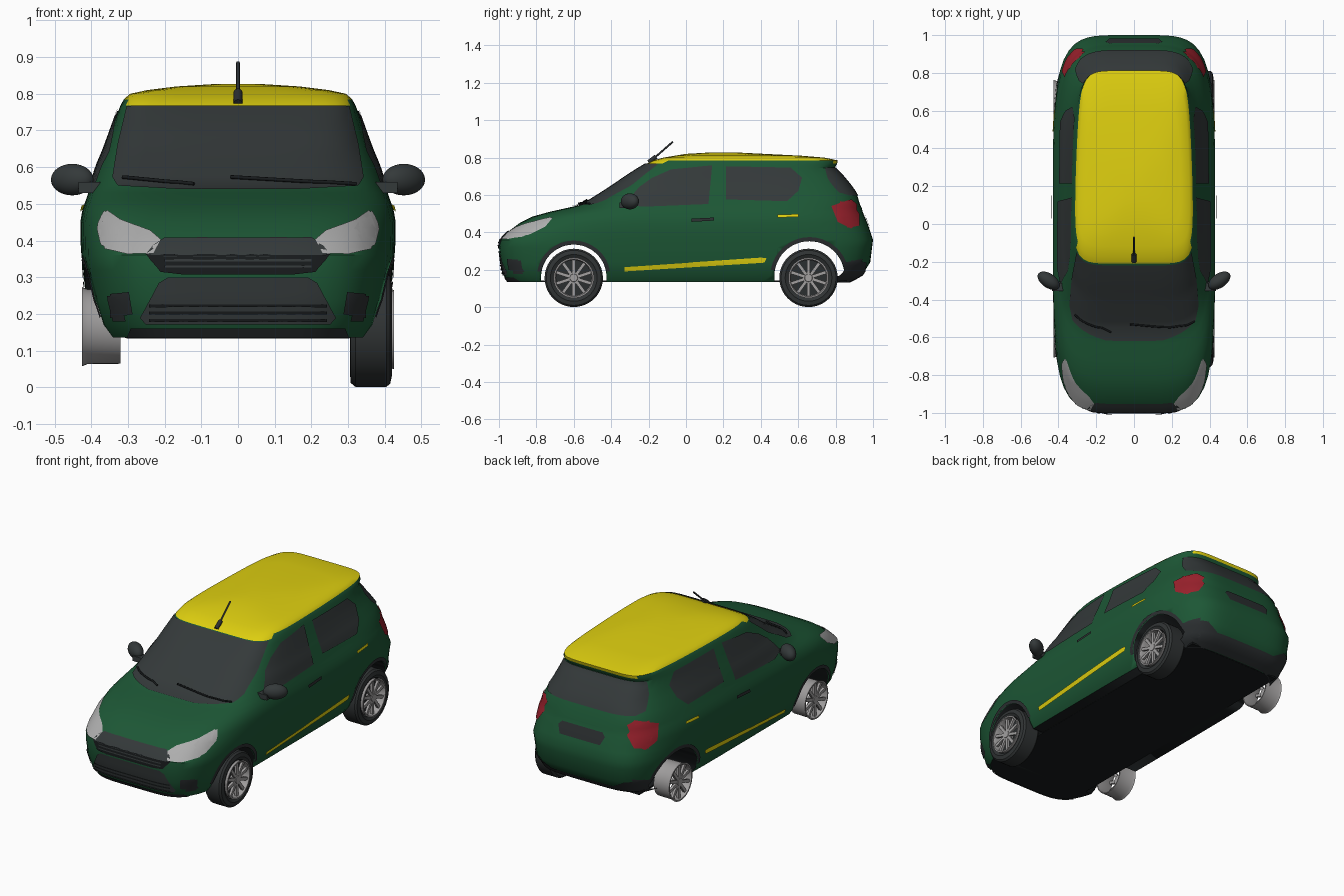
import bpy, bmesh, math
from mathutils import Vector, Matrix
from mathutils.bvhtree import BVHTree

if "Cube" in bpy.data.objects:
    bpy.data.objects.remove(bpy.data.objects["Cube"])


def material(name, r, g, b):
    m = bpy.data.materials.new(name)
    m.use_nodes = True
    m.diffuse_color = (r, g, b, 1)
    m.node_tree.nodes["Principled BSDF"].inputs["Base Color"].default_value = (r, g, b, 1)
    return m


GREEN = material("green paint", .012, .095, .036)
YELLOW = material("yellow paint", .74, .63, .005)
GLASS = material("dark glass", .034, .041, .042)
TRIM = material("dark trim", .024, .028, .03)
BLACK = material("underbody black", .009, .011, .012)
RUBBER = material("tyre rubber", .03, .034, .035)
RED = material("tail lamp red", .32, .015, .025)
LAMP = material("headlamp grey", .42, .42, .42)
RIM = material("wheel silver", .36, .35, .35)


def finish(name, bm, *mats, angle=35):
    me = bpy.data.meshes.new(name)
    bm.to_mesh(me)
    bm.free()
    ob = bpy.data.objects.new(name, me)
    bpy.context.collection.objects.link(ob)
    for m in mats:
        me.materials.append(m)
    bpy.ops.object.select_all(action='DESELECT')
    ob.select_set(True)
    bpy.context.view_layer.objects.active = ob
    bpy.ops.object.shade_smooth_by_angle(angle=math.radians(angle))
    return ob


# Body shell: stacked plan outlines (height, nose y, tail y, half width, squareness)
LEVELS = [
    (.135, -.95, .87, .37, 5), (.17, -.975, .94, .395, 5), (.24, -.99, .985, .415, 5),
    (.32, -1, .995, .422, 5), (.36, -.995, 1, .427, 5), (.405, -.95, .985, .43, 4.6),
    (.45, -.89, .97, .43, 4.5), (.485, -.82, .955, .424, 4.5), (.51, -.73, .945, .415, 4.5),
    (.53, -.64, .94, .408, 4.6), (.55, -.55, .93, .4, 5), (.6, -.47, .915, .385, 5),
    (.645, -.4, .885, .366, 5), (.7, -.32, .84, .346, 5.5), (.745, -.25, .795, .33, 6),
    (.768, -.21, .808, .321, 7), (.785, -.175, .812, .312, 7), (.8, -.12, .74, .295, 7),
    (.81, -.06, .62, .25, 5), (.82, 0, .42, .17, 3), (.827, .12, .28, .06, 2)]
SEGS = 96
bm = bmesh.new()
rings = []
for z, front, rear, w, n in LEVELS:
    ring = []
    for i in range(SEGS):
        c, s = math.cos(2 * math.pi * i / SEGS), math.sin(2 * math.pi * i / SEGS)
        r = (abs(c) ** n + abs(s) ** n) ** (-1 / n)
        y = (front + rear) / 2 + (rear - front) / 2 * r * s
        taper = 1 - .18 * max(0, y) ** 2 * min(1, max(0, (z - .5) / .2))
        ring.append(bm.verts.new((w * r * c * taper, y, z)))
    rings.append(ring)
for a, b in zip(rings, rings[1:]):
    for i in range(SEGS):
        j = (i + 1) % SEGS
        bm.faces.new((a[i], a[j], b[j], b[i]))
bm.faces.new(rings[0][::-1])
bm.faces.new(rings[-1])
bmesh.ops.recalc_face_normals(bm, faces=bm.faces)
shell = BVHTree.FromBMesh(bm)
body = finish("body", bm, GREEN, YELLOW, BLACK)

# Wheel arch tunnels (axle y, axle z, radius)
ARCHES = [(-.6, .16, .175), (.66, .165, .188)]
for y, z, r in ARCHES:
    bm = bmesh.new()
    bmesh.ops.create_cone(bm, cap_ends=True, segments=48, radius1=r, radius2=r, depth=1.2,
                          matrix=Matrix.Translation((0, y, z)) @ Matrix.Rotation(math.pi / 2, 4, 'Y'))
    cutter = finish("arch_cutter", bm)
    mod = body.modifiers.new("arch", 'BOOLEAN')
    mod.operation, mod.solver, mod.object = 'DIFFERENCE', 'EXACT', cutter
    bpy.context.view_layer.objects.active = body
    bpy.ops.object.modifier_apply(modifier=mod.name)
    bpy.data.objects.remove(cutter)
for p in body.data.polygons:
    c = p.center
    in_arch = any(math.hypot(c.y - y, c.z - z) < r + .002 and abs(p.normal.x) < .1
                  for y, z, r in ARCHES)
    roof = c.z > .785 or c.z > .768 and abs(p.normal.x) < .6
    p.material_index = 2 if in_arch or p.normal.z < -.95 and c.z < .2 else 1 if roof else 0

# Floor pan bridging the wheel tunnels
bm = bmesh.new()
bmesh.ops.create_cube(bm, size=1, matrix=Matrix.Translation((0, .035, .139))
                      @ Matrix.Diagonal((.6, 1.65, .01, 1)))
finish("floor_pan", bm, BLACK)


VIEWS = {"front": lambda u, v: (Vector((u, -3, v)), Vector((0, 1, 0))),
         "back": lambda u, v: (Vector((u, 3, v)), Vector((0, -1, 0))),
         "left": lambda u, v: (Vector((3, u, v)), Vector((-1, 0, 0))),
         "right": lambda u, v: (Vector((-3, u, v)), Vector((1, 0, 0)))}


def panel(name, pts, view, mat, lift=.005, step=.018):
    """Thin plate with a flat outline, wrapped onto the body shell."""
    bm = bmesh.new()
    bm.faces.new([bm.verts.new((u, v, 0)) for u, v in pts])
    for k in (0, 1):
        lo, hi = min(p[k] for p in pts), max(p[k] for p in pts)
        for i in range(1, int((hi - lo) / step) + 1):
            co, no = Vector(), Vector()
            co[k], no[k] = lo + i * step, 1
            bmesh.ops.bisect_plane(bm, geom=bm.verts[:] + bm.edges[:] + bm.faces[:],
                                   plane_co=co, plane_no=no)
    for v in bm.verts:
        o, d = VIEWS[view](v.co.x, v.co.y)
        hit, no, _, _ = shell.ray_cast(o, d)
        if hit is None:
            hit, no, _, _ = shell.find_nearest(o + d * 2.6)
        v.co = hit + no * lift
    bm.normal_update()
    bmesh.ops.reverse_faces(bm, faces=[f for f in bm.faces if f.normal.dot(d) > 0])
    finish(name, bm, mat)


def both_sides(name, pts, mat, **kw):
    for side in ("left", "right"):
        panel(f"{name}_{side}", pts, side, mat, **kw)


def pair(name, pts, view, mat, **kw):
    panel(name + "_left", pts, view, mat, **kw)
    panel(name + "_right", [(-u, v) for u, v in pts], view, mat, **kw)


def symmetric(name, half, view, mat, **kw):
    panel(name, half + [(-u, v) for u, v in reversed(half)], view, mat, **kw)


# Glass
symmetric("windshield", [(.3, .764), (.325, .66), (.34, .57), (.325, .545), (.15, .535)], "front", GLASS)
symmetric("rear_window", [(.262, .75), (.29, .68), (.31, .61), (.28, .595)], "back", GLASS)
both_sides("front_door_window", [(-.32, .555), (-.25, .64), (-.18, .69), (-.08, .735), (.14, .757),
                                 (.12, .55), (-.24, .535)], GLASS)
both_sides("rear_door_window", [(.215, .752), (.215, .575), (.54, .565), (.6, .62), (.62, .69),
                                (.56, .745)], GLASS)

# Lamps
pair("headlamp", [(.21, .4), (.23, .362), (.3, .36), (.36, .375), (.375, .425), (.355, .48),
                  (.32, .455), (.24, .425)], "front", LAMP)
both_sides("headlamp_side", [(-.9, .375), (-.86, .43), (-.8, .46), (-.71, .478), (-.75, .43),
                             (-.84, .385)], LAMP)
pair("tail_lamp", [(.265, .5), (.29, .555), (.335, .565), (.365, .5), (.36, .425), (.31, .435)],
     "back", RED)
both_sides("tail_lamp_side", [(.775, .54), (.88, .575), (.91, .55), (.91, .44), (.88, .42),
                              (.81, .455)], RED)

# Front bumper openings and grille
symmetric("grille_band", [(.2, .405), (.23, .385), (.25, .36), (.2, .355)], "front", GLASS)
symmetric("grille_mesh", [(.25, .36), (.21, .315), (.15, .308)], "front", BLACK)
symmetric("lower_intake", [(.19, .3), (.215, .285), (.265, .19), (.25, .172)], "front", GLASS)
for z in (.18, .2, .22):
    symmetric("intake_bar", [(.24, z), (.24, z + .008)], "front", BLACK, lift=.009)
for z in (.325, .342):
    symmetric("grille_bar", [(.2, z), (.2, z + .006)], "front", GLASS, lift=.009)
symmetric("front_lip", [(.29, .163), (.3, .137)], "front", TRIM)
pair("fog_recess", [(.285, .2), (.295, .26), (.345, .255), (.345, .19)], "front", TRIM)
both_sides("fog_side", [(-.93, .245), (-.88, .25), (-.87, .18), (-.92, .18)], TRIM)

# Rear bumper and plate recess
symmetric("rear_bumper_trim", [(.2, .2), (.27, .24), (.35, .25), (.34, .15), (.3, .137)], "back", TRIM)
both_sides("rear_bumper_side", [(.85, .24), (.94, .26), (.92, .18), (.86, .15)], TRIM)
symmetric("plate_recess", [(.13, .49), (.15, .47), (.13, .425)], "back", TRIM)

# Side stripe, handles, arch lips
both_sides("side_stripe", [(-.33, .193), (-.33, .216), (.4, .266), (.43, .263), (.42, .24)], YELLOW,
           lift=.007)
both_sides("front_handle", [(.03, .455), (.03, .472), (.15, .478), (.15, .462)], TRIM, lift=.009)
both_sides("rear_handle", [(.49, .478), (.49, .492), (.6, .495), (.6, .482)], YELLOW, lift=.009)
for y, z, r in ARCHES:
    arc = [math.radians(a) for a in range(10, 171, 10)]
    lip = [(y + (r + .001) * math.cos(a), z + (r + .001) * math.sin(a)) for a in arc]
    lip += [(y + (r + .022) * math.cos(a), z + (r + .022) * math.sin(a)) for a in reversed(arc)]
    both_sides("arch_lip", lip, TRIM)


def lathe(name, profile, centre, side, mat, segs=40):
    """Spin (x, radius) points about the axle."""
    bm = bmesh.new()
    verts = [bm.verts.new((x, 0, r)) for x, r in profile]
    edges = [bm.edges.new(e) for e in zip(verts, verts[1:])]
    bmesh.ops.spin(bm, geom=verts + edges, cent=(0, 0, 0), axis=(1, 0, 0),
                   angle=2 * math.pi, steps=segs, use_merge=True)
    bmesh.ops.remove_doubles(bm, verts=bm.verts, dist=.0001)
    bm.transform(Matrix.Translation(centre) @ Matrix.Scale(side, 4, (1, 0, 0)))
    bmesh.ops.recalc_face_normals(bm, faces=bm.faces)
    finish(name, bm, mat)


# Wheels: tyres are fitted on the left side only
for y in (-.6, .655):
    for side in (1, -1):
        at = Vector((side * .365, y, .157 if side > 0 else .165))
        if side > 0:
            lathe("tyre", [(.045, .108), (.055, .125), (.05, .147), (.04, .156), (-.045, .156),
                           (-.058, .145), (-.06, .11), (.045, .108)], at, 1, RUBBER)
            lathe("brake_disc", [(.01, 0), (.01, .1), (-.02, .1), (-.02, 0)], at, 1, TRIM)
        lathe("rim_barrel", [(.06, .1), (.06, .108), (.045, .102), (-.045, .101), (-.045, .096),
                             (.045, .094), (.06, .1)], at, side, RIM)
        lathe("hub", [(.055, 0), (.055, .02), (.04, .028), (.02, .028), (.02, 0)], at, side, RIM)
        bm = bmesh.new()
        for i in range(10):
            bmesh.ops.create_cube(bm, size=1, matrix=Matrix.Translation(at + Vector((side * .045, 0, 0)))
                                  @ Matrix.Rotation(math.tau * i / 10, 4, 'X')
                                  @ Matrix.Translation((0, 0, .06)) @ Matrix.Diagonal((.014, .017, .082, 1)))
        finish("spokes", bm, RIM)

# Door mirrors
for side in (1, -1):
    bm = bmesh.new()
    bmesh.ops.create_uvsphere(bm, u_segments=24, v_segments=14, radius=1,
                              matrix=Matrix.Translation((side * .452, -.3, .566))
                              @ Matrix.Rotation(side * .6, 4, 'Z') @ Matrix.Diagonal((.066, .038, .043, 1)))
    bmesh.ops.create_cube(bm, size=1, matrix=Matrix.Translation((side * .405, -.33, .545))
                          @ Matrix.Diagonal((.06, .05, .03, 1)))
    finish("door_mirror", bm, GLASS)


def rod(name, pts, radius, mat):
    cu = bpy.data.curves.new(name, 'CURVE')
    cu.dimensions, cu.bevel_depth, cu.bevel_resolution, cu.use_fill_caps = '3D', radius, 2, True
    sp = cu.splines.new('POLY')
    sp.points.add(len(pts) - 1)
    for p, co in zip(sp.points, pts):
        p.co = (*co, 1)
    cu.materials.append(mat)
    bpy.context.collection.objects.link(bpy.data.objects.new(name, cu))


# Aerial and wipers
rod("aerial", [(0, -.19, .78), (0, -.07, .885)], .005, TRIM)
rod("aerial_base", [(0, -.2, .775), (0, -.16, .805)], .012, TRIM)
for name, ends in (("left_wiper", (-.02, .32)), ("right_wiper", (-.31, -.12))):
    path = []
    for i in range(9):
        x = ends[0] + (ends[1] - ends[0]) * i / 8
        hit, no, _, _ = shell.ray_cast(Vector((x, -3, .565 - .02 * i / 8)), Vector((0, 1, 0)))
        path.append(hit + no * .01)
    rod(name, path, .005, BLACK)
